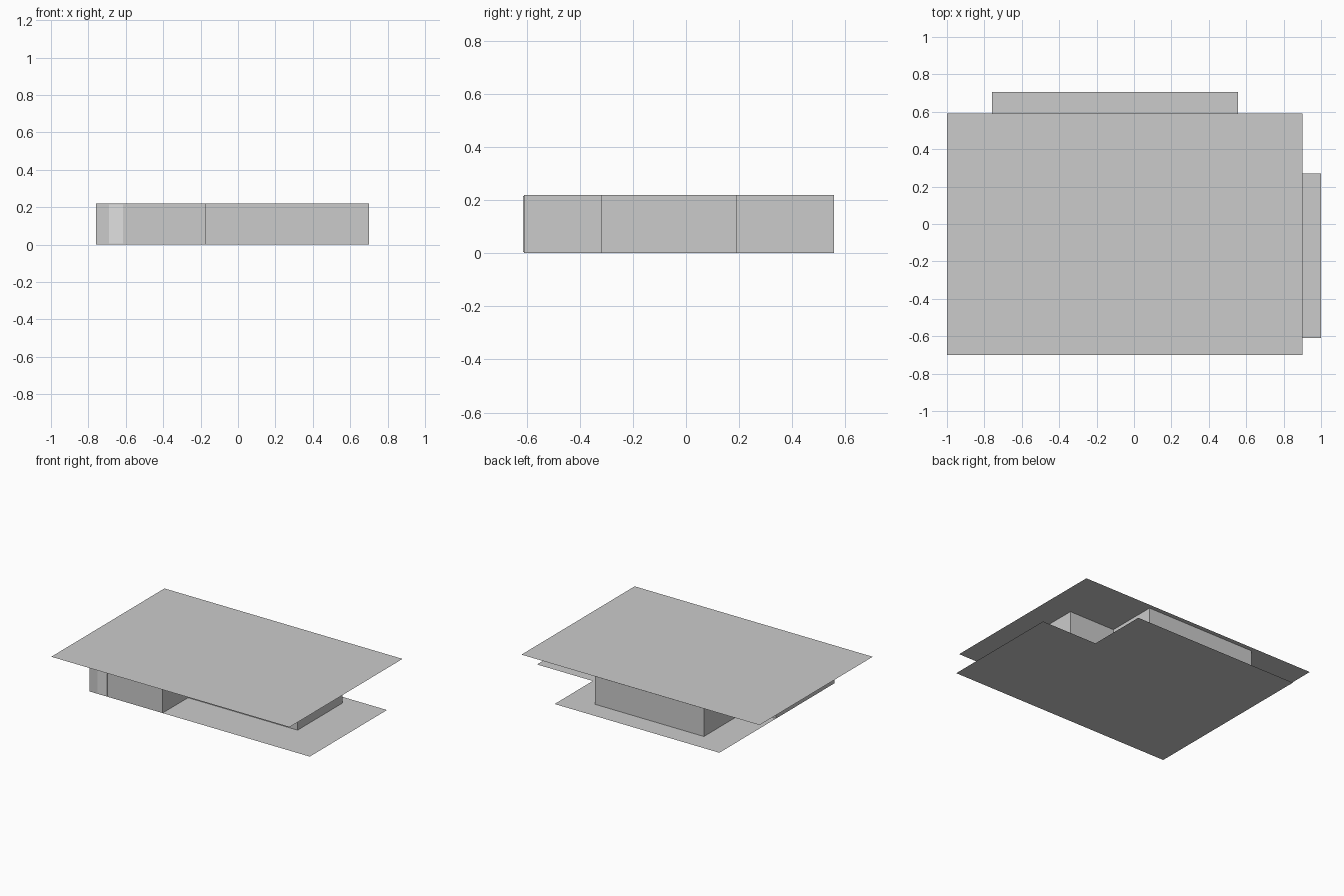
import bpy
import bmesh

HEIGHT = 0.22

old = bpy.data.objects.get("Cube")
if old:
    bpy.data.objects.remove(old, do_unlink=True)


def material(name, value):
    mat = bpy.data.materials.new(name)
    mat.use_nodes = True
    colour = (value, value, value, 1)
    mat.diffuse_color = colour
    mat.node_tree.nodes["Principled BSDF"].inputs["Base Color"].default_value = colour
    return mat


GREY = material("plain_grey", 0.6)
LIGHT = material("light_grey", 0.75)


def finish(name, bm, mat):
    mesh = bpy.data.meshes.new(name)
    bm.to_mesh(mesh)
    bm.free()
    mesh.materials.append(mat)
    obj = bpy.data.objects.new(name, mesh)
    bpy.context.collection.objects.link(obj)
    return obj


def sheet(name, outline, z, mat=GREY):
    """Flat horizontal sheet from a counter-clockwise outline."""
    bm = bmesh.new()
    bm.faces.new([bm.verts.new((x, y, z)) for x, y in outline])
    return finish(name, bm, mat)


def wall_ring(name, outline, height, mat=GREY):
    """Upright wall panels following a closed outline."""
    bm = bmesh.new()
    low = [bm.verts.new((x, y, 0)) for x, y in outline]
    high = [bm.verts.new((x, y, height)) for x, y in outline]
    for i in range(len(outline)):
        j = (i + 1) % len(outline)
        bm.faces.new((low[i], low[j], high[j], high[i]))
    return finish(name, bm, mat)


# Ground slab with one cut-out corner
sheet("floor", [(-0.76, -0.61), (1, -0.61), (1, 0.27),
                (0.555, 0.27), (0.555, 0.705), (-0.76, 0.705)], 0)

# Overhanging flat roof
sheet("roof", [(-1, -0.7), (0.9, -0.7), (0.9, 0.59), (-1, 0.59)], HEIGHT)

# Stepped outer walls
wall_ring("outer_walls", [
    (-0.76, -0.61), (-0.175, -0.61), (-0.175, -0.32), (0.70, -0.32),
    (0.70, 0.19), (0.335, 0.19), (0.335, 0.557), (-0.533, 0.557),
    (-0.533, 0.06), (-0.76, 0.06)], HEIGHT)

# Narrow door plate on the front wall
bm = bmesh.new()
bmesh.ops.create_cube(bm, size=1)
door = finish("front_door", bm, LIGHT)
door.scale = (0.075, 0.004, HEIGHT - 0.01)
door.location = (-0.653, -0.611, HEIGHT / 2)
